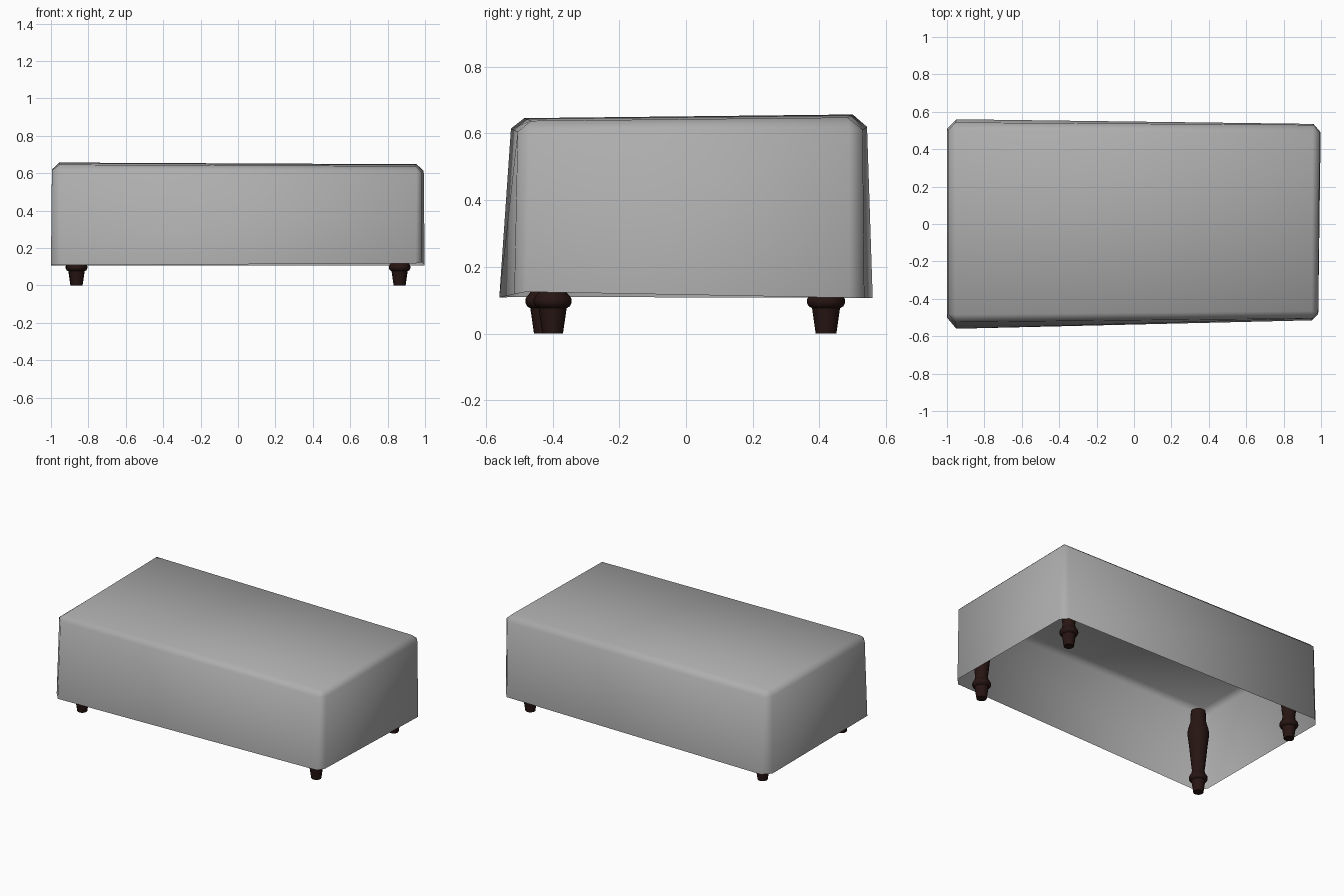
import bpy, bmesh, math

if "Cube" in bpy.data.objects:
    bpy.data.objects.remove(bpy.data.objects["Cube"])


def material(name, color):
    m = bpy.data.materials.new(name)
    m.diffuse_color = (*color, 1)
    m.use_nodes = True
    m.node_tree.nodes["Principled BSDF"].inputs["Base Color"].default_value = m.diffuse_color
    return m


fabric = material("grey_fabric", (0.42, 0.42, 0.42))
wood = material("dark_wood", (0.02, 0.0075, 0.006))

# Fabric cover: open-bottomed, slightly skewed box with chamfered corners
bottom = [(-1.0, -0.50, 0.11), (-0.95, -0.56, 0.108), (0.95, -0.515, 0.118), (0.985, -0.48, 0.125),
          (0.998, 0.49, 0.107), (0.96, 0.535, 0.107), (-0.95, 0.56, 0.107), (-1.0, 0.51, 0.107)]
shoulder = [(-0.995, -0.48, 0.615), (-0.955, -0.525, 0.615), (0.955, -0.505, 0.605), (0.985, -0.47, 0.605),
            (0.993, 0.49, 0.612), (0.958, 0.53, 0.612), (-0.955, 0.543, 0.62), (-0.995, 0.50, 0.62)]
top = [(-0.955, -0.485, 0.646), (0.95, -0.465, 0.638), (0.955, 0.485, 0.648), (-0.955, 0.50, 0.657)]

bm = bmesh.new()
b, s, t = ([bm.verts.new(p) for p in ring] for ring in (bottom, shoulder, top))
for i in range(8):
    j = (i + 1) % 8
    bm.faces.new((b[i], b[j], s[j], s[i]))
for k in range(4):
    n = (k + 1) % 4
    bm.faces.new((s[2 * k], s[2 * k + 1], t[k]))
    bm.faces.new((s[2 * k + 1], s[2 * n], t[n], t[k]))
bm.faces.new(t)
bmesh.ops.recalc_face_normals(bm, faces=bm.faces)
for f in bm.faces:
    f.smooth = True
mesh = bpy.data.meshes.new("cover")
bm.to_mesh(mesh)
bm.free()
mesh.materials.append(fabric)
bpy.context.collection.objects.link(bpy.data.objects.new("cover", mesh))

# Turned leg: lathe profile of (radius, height)
profile = [(0.031, 0.0), (0.042, 0.076), (0.052, 0.082), (0.057, 0.092), (0.057, 0.102), (0.052, 0.112),
           (0.044, 0.12), (0.038, 0.15), (0.042, 0.18), (0.056, 0.32), (0.066, 0.40),
           (0.063, 0.43), (0.047, 0.49), (0.045, 0.56)]
SIDES = 20
bm = bmesh.new()
rings = [[bm.verts.new((r * math.cos(2 * math.pi * i / SIDES), r * math.sin(2 * math.pi * i / SIDES), z))
          for i in range(SIDES)] for r, z in profile]
for lo, hi in zip(rings, rings[1:]):
    for i in range(SIDES):
        j = (i + 1) % SIDES
        bm.faces.new((lo[i], lo[j], hi[j], hi[i]))
bm.faces.new(rings[0][::-1])
bm.faces.new(rings[-1])
leg_mesh = bpy.data.meshes.new("leg")
bm.to_mesh(leg_mesh)
bm.free()
leg_mesh.materials.append(wood)

# Four legs sharing the same mesh
for name, x, y in (("front_left_leg", -0.862, -0.425), ("front_right_leg", 0.863, -0.40),
                   ("back_left_leg", -0.865, 0.42), ("back_right_leg", 0.865, 0.42)):
    leg = bpy.data.objects.new(name, leg_mesh)
    leg.location = (x, y, 0)
    bpy.context.collection.objects.link(leg)
    leg.select_set(True)
    bpy.context.view_layer.objects.active = leg
bpy.ops.object.shade_smooth_by_angle(angle=math.radians(40))
